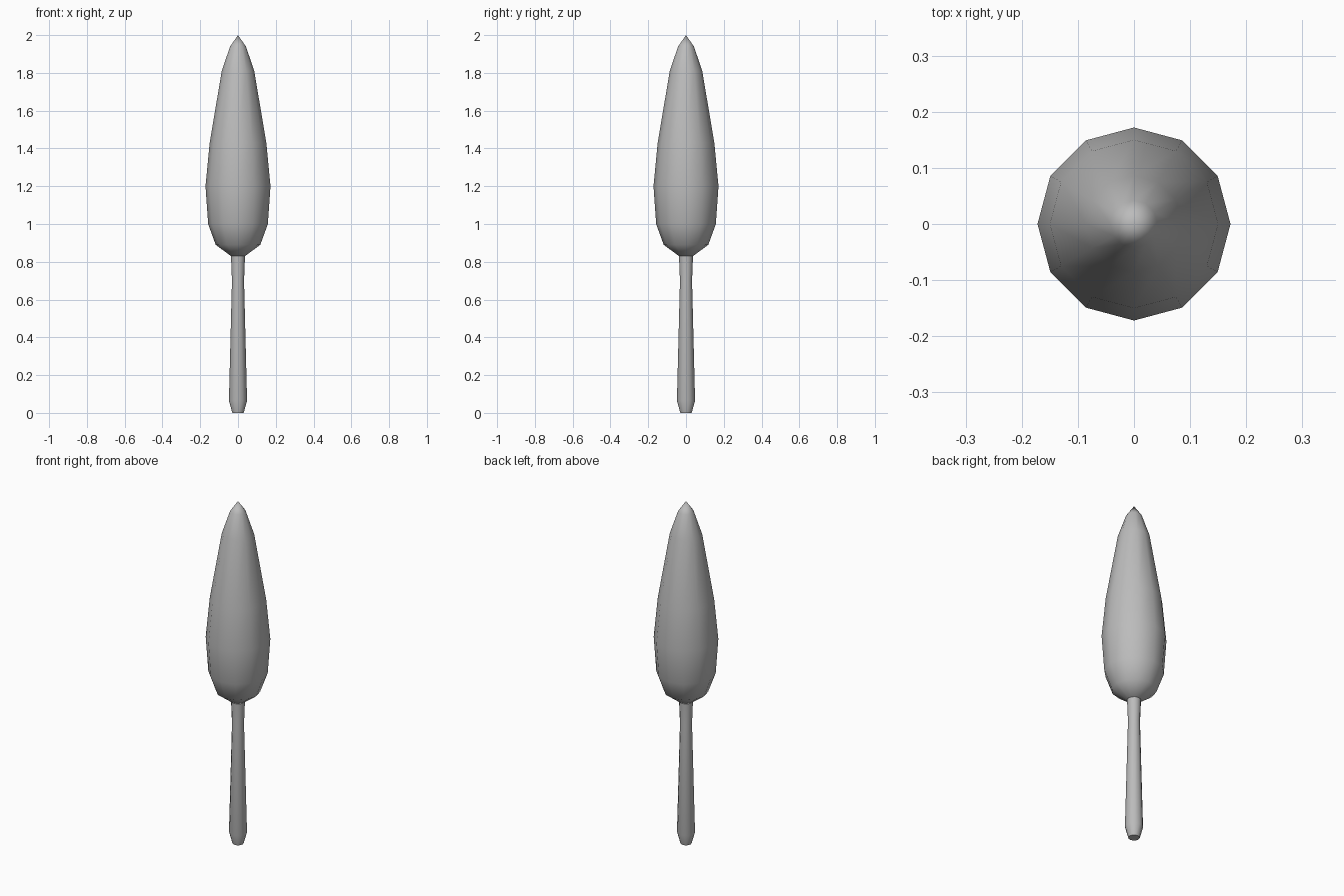
import bpy, bmesh, math

if "Cube" in bpy.data.objects:
    bpy.data.objects.remove(bpy.data.objects["Cube"], do_unlink=True)

SIDES = 12

grey = bpy.data.materials.new("plain grey")
grey.use_nodes = True
colour = (0.5, 0.5, 0.5, 1.0)
grey.diffuse_color = colour
grey.node_tree.nodes["Principled BSDF"].inputs["Base Color"].default_value = colour


def lathe(name, profile):
    """Turn a (radius, height) profile around z; radius 0 makes a point."""
    bm = bmesh.new()
    rings = []
    for r, z in profile:
        if r == 0:
            rings.append([bm.verts.new((0, 0, z))] * SIDES)
        else:
            angles = [2 * math.pi * i / SIDES for i in range(SIDES)]
            rings.append([bm.verts.new((r * math.cos(a), r * math.sin(a), z)) for a in angles])
    for low, high in zip(rings, rings[1:]):
        for i in range(SIDES):
            j = (i + 1) % SIDES
            corners = [low[i], low[j], high[j], high[i]]
            bm.faces.new(list(dict.fromkeys(corners)))
    # close the flat bottom
    bm.faces.new(rings[0][::-1])
    bmesh.ops.recalc_face_normals(bm, faces=bm.faces)
    mesh = bpy.data.meshes.new(name)
    bm.to_mesh(mesh)
    bm.free()
    mesh.materials.append(grey)
    obj = bpy.data.objects.new(name, mesh)
    bpy.context.collection.objects.link(obj)
    bpy.ops.object.select_all(action="DESELECT")
    obj.select_set(True)
    bpy.context.view_layer.objects.active = obj
    bpy.ops.object.shade_smooth_by_angle(angle=math.radians(60))
    return obj


# Slim trunk, rounded in at the foot and flared under the crown
lathe("trunk", [(0.03, 0), (0.048, 0.065), (0.032, 0.70), (0.037, 0.83)])

# Tall pointed crown
lathe("crown", [(0.037, 0.83), (0.118, 0.89), (0.158, 1.0), (0.172, 1.2),
                (0.15, 1.43), (0.086, 1.81), (0.042, 1.94), (0, 2.0)])
